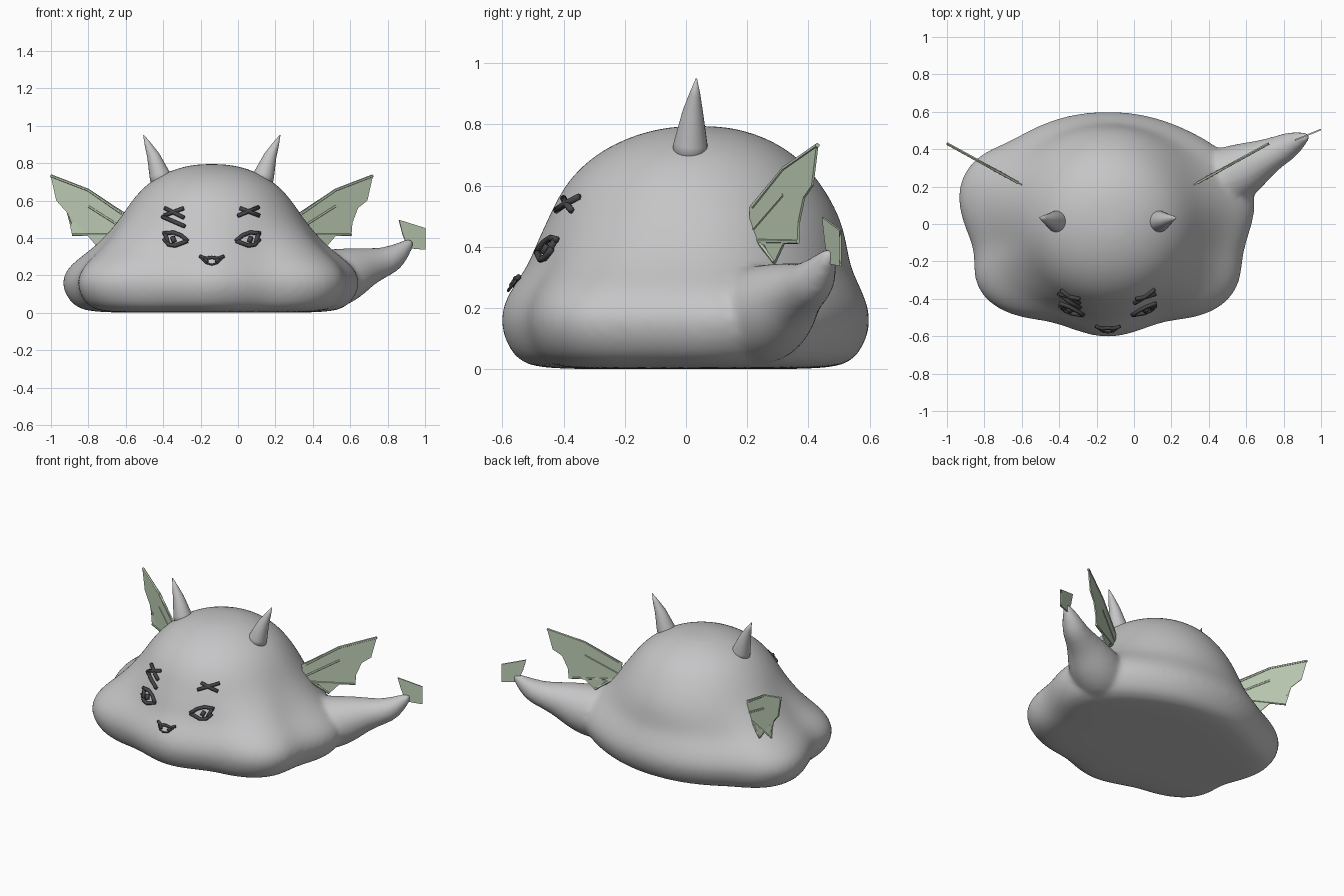
import bpy, bmesh, math
from mathutils import Vector
from mathutils.bvhtree import BVHTree

if "Cube" in bpy.data.objects:
    bpy.data.objects.remove(bpy.data.objects["Cube"])

MID = -0.14  # x of the body's own symmetry plane


def material(name, rgb):
    mat = bpy.data.materials.new(name)
    mat.use_nodes = True
    mat.diffuse_color = (*rgb, 1)
    mat.node_tree.nodes["Principled BSDF"].inputs["Base Color"].default_value = (*rgb, 1)
    return mat


GREY = material("soft grey", (0.56, 0.56, 0.57))
GREEN = material("pale green", (0.52, 0.62, 0.47))
DARK = material("charcoal", (0.06, 0.06, 0.065))


def finish(name, bm, mat, smooth=True):
    bmesh.ops.recalc_face_normals(bm, faces=bm.faces)
    mesh = bpy.data.meshes.new(name)
    bm.to_mesh(mesh)
    bm.free()
    obj = bpy.data.objects.new(name, mesh)
    bpy.context.collection.objects.link(obj)
    mesh.materials.append(mat)
    for face in mesh.polygons:
        face.use_smooth = smooth
    return obj


def loft(bm, rings):
    """Skin a stack of equal rings and close both ends."""
    rows = [[bm.verts.new(p) for p in ring] for ring in rings]
    n = len(rows[0])
    for low, high in zip(rows, rows[1:]):
        for i in range(n):
            j = (i + 1) % n
            bm.faces.new((low[i], low[j], high[j], high[i]))
    bm.faces.new(rows[0][::-1])
    bm.faces.new(rows[-1])


def tube(bm, points, radii, sides=8):
    pts = [Vector(p) for p in points]
    rings = []
    for k, p in enumerate(pts):
        axis = (pts[min(k + 1, len(pts) - 1)] - pts[max(k - 1, 0)]).normalized()
        u = axis.cross(Vector((0, 1, 0.1))).normalized()
        v = axis.cross(u)
        turn = [2 * math.pi * i / sides for i in range(sides)]
        rings.append([p + radii[k] * (u * math.cos(a) + v * math.sin(a)) for a in turn])
    loft(bm, rings)


def modify(obj, kind, **settings):
    mod = obj.modifiers.new(kind.title(), kind)
    for key, value in settings.items():
        setattr(mod, key, value)


def baked(obj):
    """Return the object's mesh with its modifiers applied."""
    graph = bpy.context.evaluated_depsgraph_get()
    return bpy.data.meshes.new_from_object(obj.evaluated_get(graph))


# Body: lobed skirt that blends upward into a round dome
outline = [(-.14, .61), (-.35, .59), (-.54, .52), (-.67, .44), (-.83, .38), (-.93, .26),
           (-.95, .12), (-.91, -.02), (-.85, -.15), (-.87, -.3), (-.78, -.44), (-.6, -.51),
           (-.45, -.52), (-.3, -.58), (-.14, -.62), (.02, -.58), (.16, -.52), (.32, -.51),
           (.48, -.45), (.58, -.32), (.58, -.16), (.64, 0), (.66, .13), (.61, .28),
           (.45, .42), (.27, .52), (.07, .59)]
# height, skirt scale, dome radius, share of the skirt, y shift
profile = [(0, .3, 0, 1, 0), (0, .76, 0, 1, 0), (.02, .89, 0, 1, 0), (.07, .96, 0, 1, 0),
           (.16, 1.01, 0, 1, 0), (.25, .96, .6, 1, 0), (.33, .86, .56, .75, .01),
           (.41, .8, .53, .38, .02), (.5, .75, .485, .1, .03), (.6, 1, .43, 0, .025),
           (.69, 1, .35, 0, .03), (.755, 1, .24, 0, .035), (.79, 1, .12, 0, .04),
           (.795, 1, .03, 0, .04)]
rings = []
for z, scale, dome, share, shift in profile:
    ring = []
    for x, y in outline:
        lobe = Vector((x - MID, y))
        flat = lobe * scale * share + lobe.normalized() * dome * (1 - share)
        ring.append((MID + flat.x, flat.y + shift, z))
    rings.append(ring)
bm = bmesh.new()
loft(bm, rings)
body = finish("body", bm, GREY)
modify(body, "SUBSURF", levels=2)

# Tail: swelling root that tapers to a raised tip
bm = bmesh.new()
tube(bm, [(.38, .2, .17), (.5, .25, .175), (.6, .3, .21), (.68, .345, .245), (.76, .385, .265),
          (.83, .42, .29), (.89, .455, .345), (.94, .475, .395)],
     [.16, .17, .145, .11, .085, .075, .045, .015], 16)
tail = finish("tail", bm, GREY)
modify(tail, "SUBSURF", levels=2)

# Melt body and tail into one soft skin
skin = bmesh.new()
skin.from_mesh(baked(body))
skin.from_mesh(baked(tail))
for part in (body, tail):
    bpy.data.objects.remove(part)
body = finish("body_and_tail", skin, GREY)
modify(body, "REMESH", mode="VOXEL", voxel_size=.016, use_smooth_shade=True)
modify(body, "SMOOTH", factor=.5, iterations=8)
body.data = baked(body)
body.modifiers.clear()
surface = BVHTree.FromPolygons([v.co for v in body.data.vertices],
                               [p.vertices for p in body.data.polygons])


def sides():
    """Yield a label and a function that places x on that side."""
    yield "right", lambda x: x
    yield "left", lambda x: 2 * MID - x


# Horns
for label, at in sides():
    bm = bmesh.new()
    path = [(-.405, .012, .69), (-.42, .015, .74), (-.453, .022, .84), (-.482, .029, .9),
            (-.505, .034, .95)]
    tube(bm, [(at(x), y, z) for x, y, z in path], [.06, .055, .034, .018, .002], 24)
    finish(label + "_horn", bm, GREY)


def plate(name, shape, place, thickness):
    """Thin flat fin cut from an outline."""
    bm = bmesh.new()
    bm.faces.new([bm.verts.new(place(x, z)) for x, z in shape])
    bmesh.ops.triangulate(bm, faces=bm.faces[:])
    obj = finish(name, bm, GREEN, False)
    modify(obj, "SOLIDIFY", thickness=thickness, offset=0)


# Wings with ribs
wing = [(-1, .735), (-.97, .6), (-.92, .56), (-.89, .48), (-.885, .415), (-.8, .41),
        (-.745, .345), (-.69, .405), (-.61, .42), (-.6, .53), (-.8, .662)]
ribs = [[(-.61, .42), (-.885, .417)], [(-.61, .45), (-.8, .57)], [(-.62, .53), (-.8, .655), (-1, .732)],
        [(-.62, .44), (-.745, .35)]]
for label, at in sides():
    def on_wing(x, z):
        return (at(x), .43 - (x + 1) * .55, z)
    plate(label + "_wing", wing, on_wing, .008)
    bm = bmesh.new()
    for rib in ribs:
        tube(bm, [on_wing(x, z) for x, z in rib], [.008] * len(rib), 6)
    finish(label + "_wing_ribs", bm, GREEN, False)

# Tail fin
plate("tail_fin", [(.86, .497), (1, .453), (.97, .395), (1, .337), (.91, .345), (.88, .42)],
      lambda x, z: (x, .45 + (x - .865) * .41, z), .008)


def stroke(bm, points, radius):
    """Draw a rounded line that hugs the front of the body."""
    path = []
    for (x, z), (x2, z2) in zip(points, points[1:]):
        for t in (0, .5):
            path.append((x + (x2 - x) * t, z + (z2 - z) * t))
    path.append(points[-1])
    hits = [surface.ray_cast(Vector((x, -2, z)), Vector((0, 1, 0)))[0] for x, z in path]
    tube(bm, [h + Vector((0, -.008, .004)) for h in hits], [radius] * len(hits))


# Brows and eyes
for label, at in sides():
    def draw(bm, points, radius=.011):
        stroke(bm, [(at(x), z) for x, z in points], radius)
    bm = bmesh.new()
    draw(bm, [(-.39, .555), (-.29, .505)] if label == "right" else [(-.39, .56), (-.28, .515)])
    draw(bm, [(-.395, .515), (-.29, .555)])
    if label == "right":
        draw(bm, [(-.405, .51), (-.285, .458)])
    finish(label + "_brow", bm, DARK)
    bm = bmesh.new()
    draw(bm, [(-.4, .42), (-.345, .425), (-.305, .41), (-.27, .38)])
    draw(bm, [(-.395, .39), (-.37, .36), (-.335, .355), (-.27, .38)])
    draw(bm, [(-.39, .42), (-.375, .37)])
    draw(bm, [(-.35, .4), (-.34, .375)], .013)
    finish(label + "_eye", bm, DARK)

# Mouth with two fangs
bm = bmesh.new()
stroke(bm, [(-.205, .298), (-.175, .287), (MID, .292), (-.105, .287), (-.075, .298)], .009)
stroke(bm, [(-.195, .287), (-.17, .262), (MID, .253), (-.11, .262), (-.085, .287)], .005)
for label, at in sides():
    stroke(bm, [(at(-.175), .287), (at(-.165), .268)], .009)
finish("mouth", bm, DARK)
